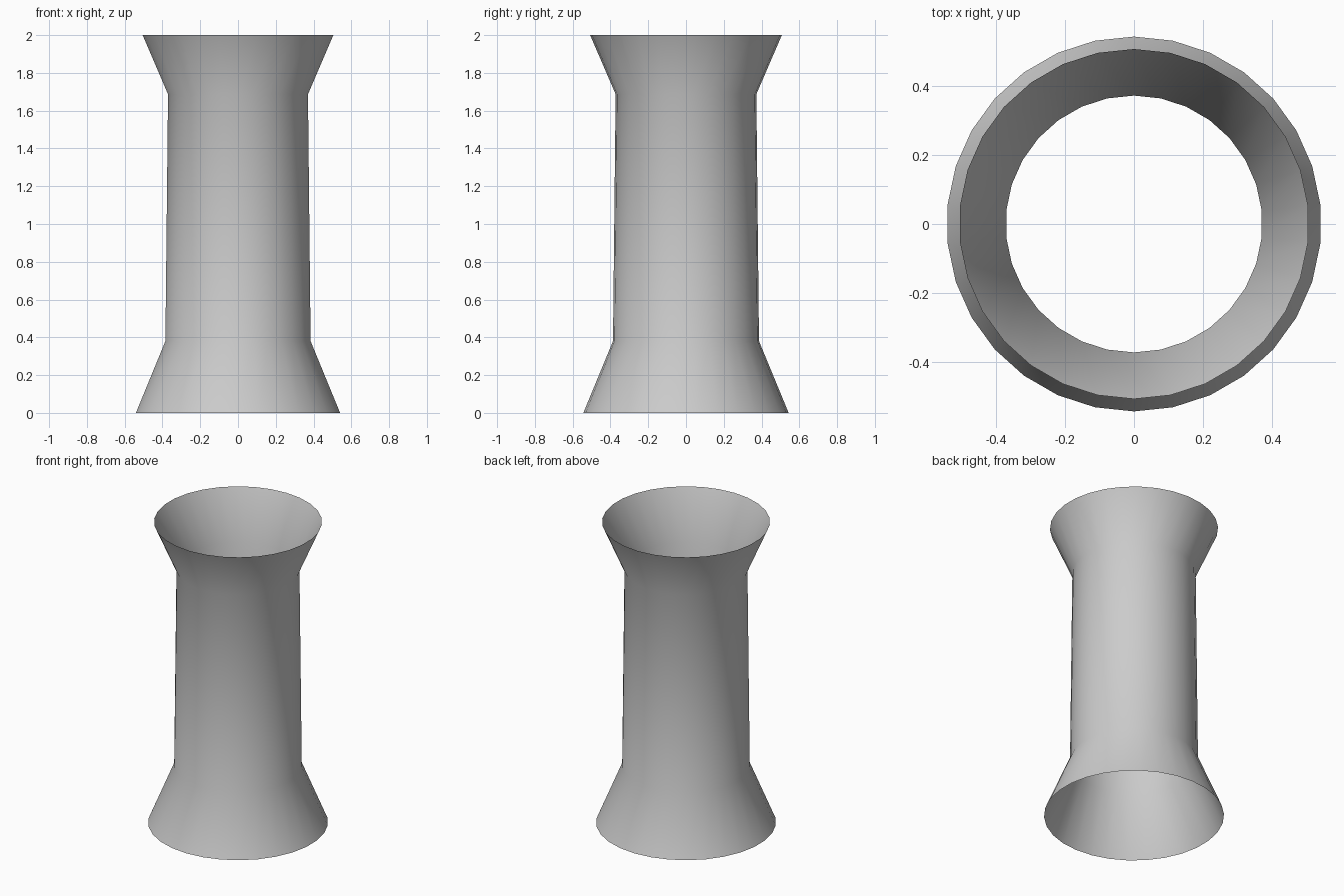
import bpy, bmesh
from math import sin, cos, tau

if "Cube" in bpy.data.objects:
    bpy.data.objects.remove(bpy.data.objects["Cube"])

SIDES = 30
# Wall profile from bottom to top: (radius, height)
PROFILE = [(0.5435, 0.0), (0.3865, 0.38), (0.3725, 1.687), (0.5075, 2.0)]

# Open flared tube, single thin wall
bm = bmesh.new()
rings = [[bm.verts.new((r * sin(tau * i / SIDES), r * cos(tau * i / SIDES), z))
          for i in range(SIDES)] for r, z in PROFILE]
for low, high in zip(rings, rings[1:]):
    for i in range(SIDES):
        j = (i + 1) % SIDES
        face = bm.faces.new((low[j], low[i], high[i], high[j]))
        face.smooth = True

mesh = bpy.data.meshes.new("flared_tube")
bm.normal_update()
bm.to_mesh(mesh)
bm.free()
tube = bpy.data.objects.new("flared_tube", mesh)
bpy.context.collection.objects.link(tube)
